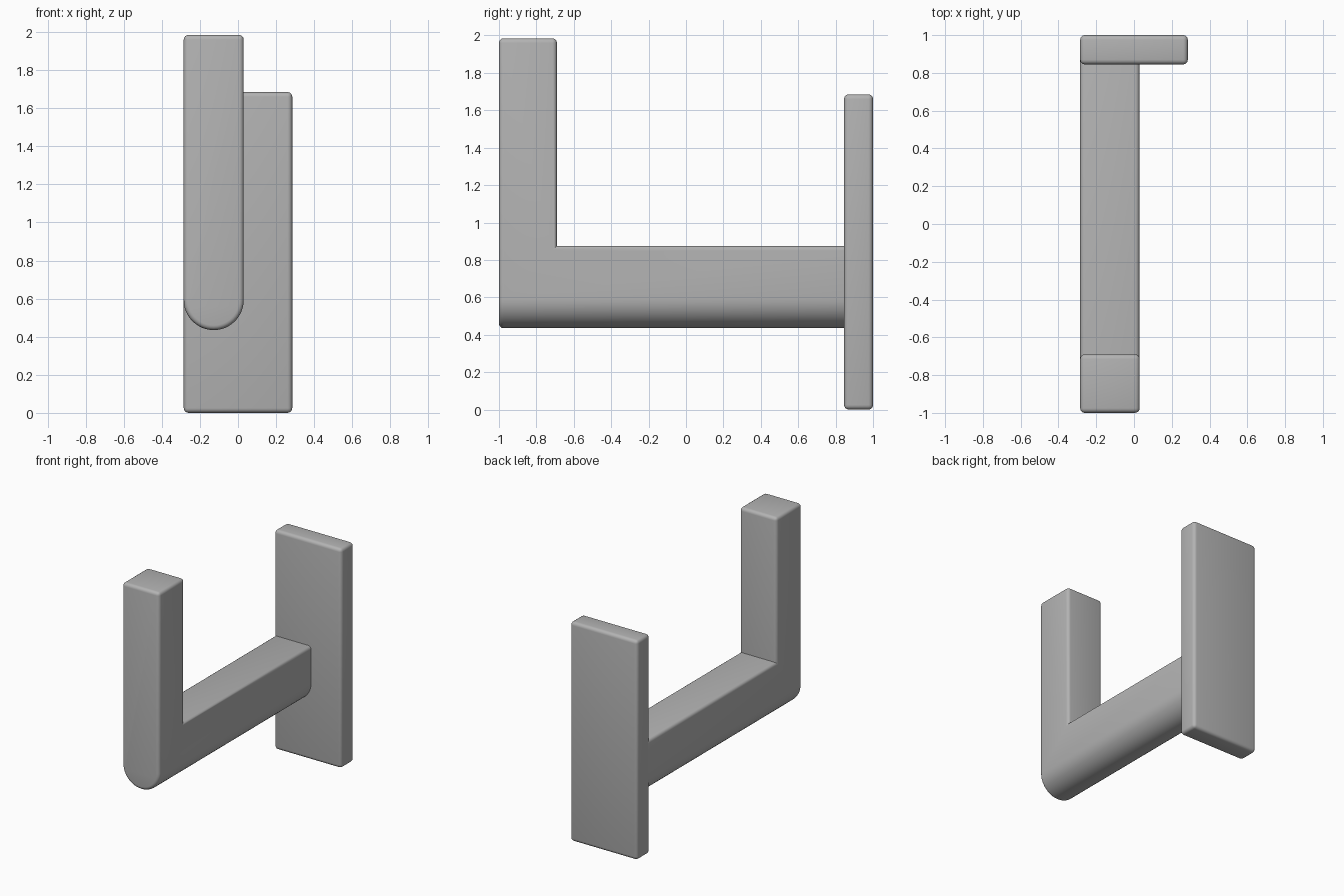
import bpy
import bmesh
from math import cos, sin, pi

if "Cube" in bpy.data.objects:
    bpy.data.objects.remove(bpy.data.objects["Cube"])

# Single plain grey finish
grey = bpy.data.materials.new("plain_grey")
grey.use_nodes = True
colour = (0.45, 0.45, 0.45, 1)
grey.diffuse_color = colour
grey.node_tree.nodes["Principled BSDF"].inputs["Base Color"].default_value = colour

BEVEL = 0.025


def finish(name, bm):
    """Round every convex sharp edge and turn the bmesh into a smooth object."""
    bmesh.ops.recalc_face_normals(bm, faces=bm.faces)
    bmesh.ops.dissolve_limit(bm, angle_limit=0.01, verts=bm.verts, edges=bm.edges)
    bm.normal_update()
    sharp = [e for e in bm.edges if e.calc_face_angle_signed(0) > 0.5]
    bmesh.ops.bevel(bm, geom=sharp, offset=BEVEL, offset_type='OFFSET',
                    segments=4, profile=0.5, affect='EDGES')
    mesh = bpy.data.meshes.new(name)
    bm.to_mesh(mesh)
    bm.free()
    obj = bpy.data.objects.new(name, mesh)
    bpy.context.collection.objects.link(obj)
    mesh.materials.append(grey)
    bpy.ops.object.select_all(action='DESELECT')
    obj.select_set(True)
    bpy.context.view_layer.objects.active = obj
    bpy.ops.object.shade_smooth_by_angle(angle=pi / 6)


# Wall plate
bm = bmesh.new()
bmesh.ops.create_cube(bm, size=1)
bmesh.ops.scale(bm, vec=(0.57, 0.155, 1.685), verts=bm.verts)
bmesh.ops.translate(bm, vec=(0, 0.9225, 0.8425), verts=bm.verts)
finish("wall_plate", bm)

# Hook: round-bottomed arm with an upright post at its front end
radius, centre_x, arm_top, post_top = 0.1575, -0.1275, 0.875, 1.985
centre_z, steps = 0.435 + radius, 24
profile = [(centre_x + radius, arm_top), (centre_x - radius, arm_top)]
profile += [(centre_x - radius * cos(pi * i / steps),
             centre_z - radius * sin(pi * i / steps)) for i in range(steps + 1)]

bm = bmesh.new()
rings = [[bm.verts.new((x, y, z)) for x, z in profile] for y in (-1, -0.69, 0.9)]
bm.faces.new(rings[0])
bm.faces.new(rings[-1])
tops = []
for a, b in zip(rings, rings[1:]):
    for i in range(len(profile)):
        j = (i + 1) % len(profile)
        face = bm.faces.new((a[i], a[j], b[j], b[i]))
        if i == 0:
            tops.append(face)
raised = bmesh.ops.extrude_discrete_faces(bm, faces=[]) if not tops else \
    bmesh.ops.extrude_face_region(bm, geom=[tops[0]])
bmesh.ops.translate(bm, vec=(0, 0, post_top - arm_top),
                    verts=[v for v in raised["geom"] if isinstance(v, bmesh.types.BMVert)])
if tops[0].is_valid:
    bmesh.ops.delete(bm, geom=[tops[0]], context='FACES_ONLY')
finish("hook_arm_and_post", bm)
